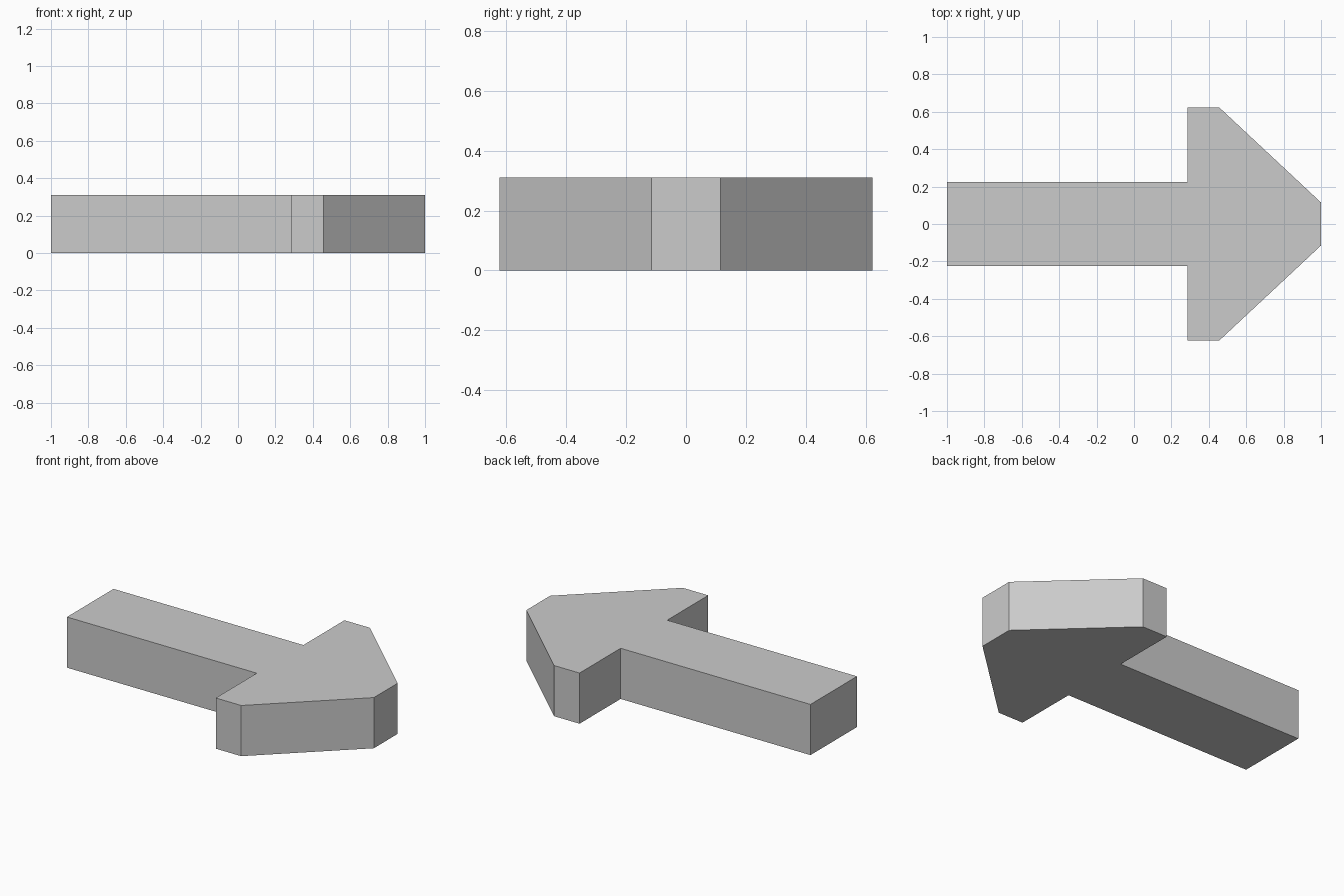
import bpy
import bmesh

cube = bpy.data.objects.get("Cube")
if cube:
    bpy.data.objects.remove(cube, do_unlink=True)

HEIGHT = 0.31

# Light grey material
grey = bpy.data.materials.new("light_grey")
grey.use_nodes = True
color = (0.6, 0.6, 0.6, 1)
grey.diffuse_color = color
grey.node_tree.nodes["Principled BSDF"].inputs["Base Color"].default_value = color

# Half outline of the arrow: shaft, barb, blunt tip; mirrored across y = 0
half = [(-1, 0.225), (0.285, 0.225), (0.285, 0.622), (0.457, 0.622), (1, 0.115)]
outline = half + [(x, -y) for x, y in reversed(half)]

# Extrude the outline into a solid block
bm = bmesh.new()
base = bm.faces.new([bm.verts.new((x, y, 0)) for x, y in outline])
top = bmesh.ops.extrude_face_region(bm, geom=[base], use_keep_orig=True)["geom"]
bmesh.ops.translate(bm, vec=(0, 0, HEIGHT),
                    verts=[v for v in top if isinstance(v, bmesh.types.BMVert)])
bmesh.ops.recalc_face_normals(bm, faces=bm.faces)

mesh = bpy.data.meshes.new("arrow_block")
bm.to_mesh(mesh)
bm.free()
mesh.materials.append(grey)
arrow = bpy.data.objects.new("arrow_block", mesh)
bpy.context.collection.objects.link(arrow)
